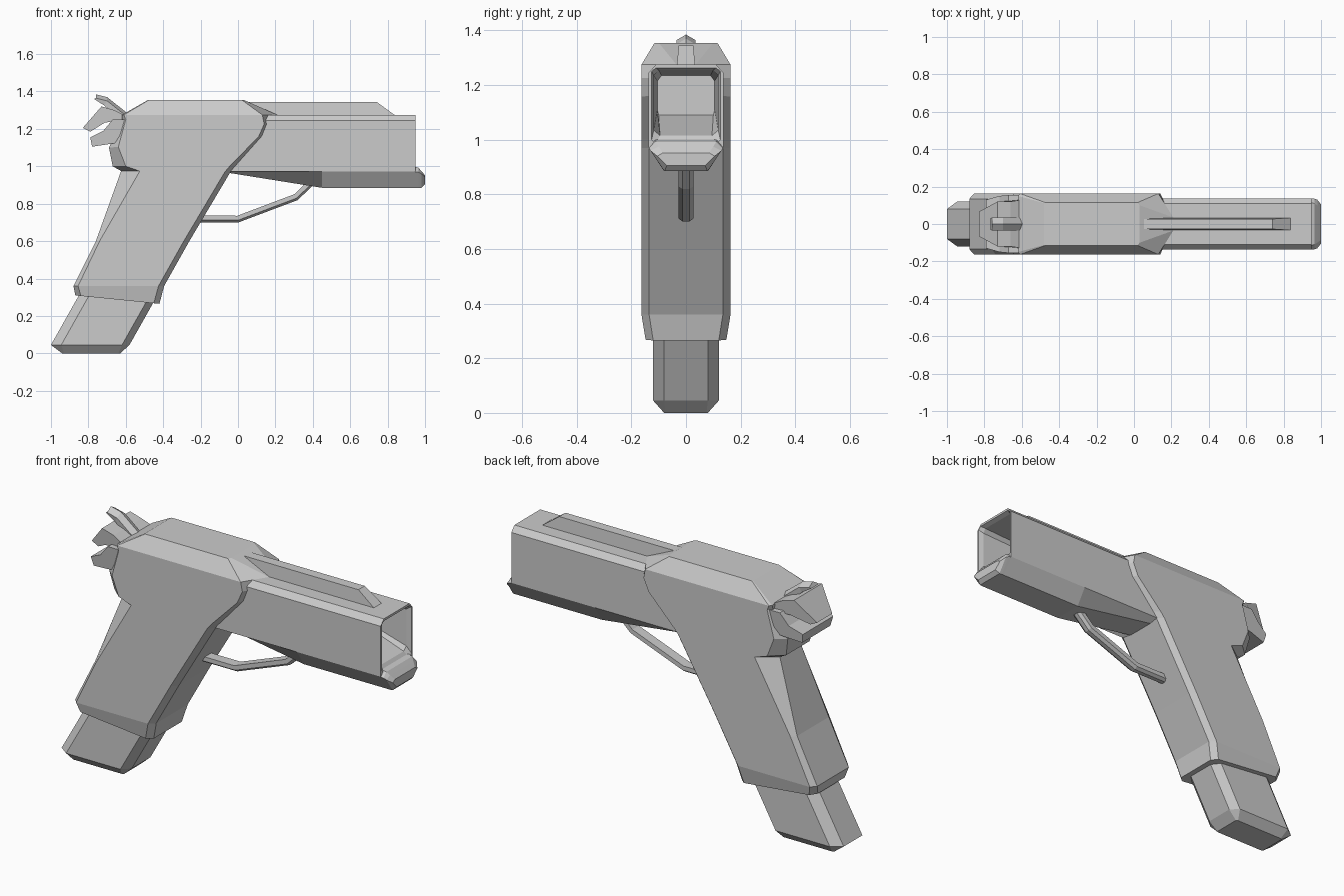
import bpy, bmesh
from mathutils import Vector


def make(name, verts, faces):
    me = bpy.data.meshes.new(name)
    me.from_pydata(verts, [], faces)
    bm = bmesh.new()
    bm.from_mesh(me)
    bmesh.ops.recalc_face_normals(bm, faces=bm.faces)
    bm.to_mesh(me)
    bm.free()
    ob = bpy.data.objects.new(name, me)
    bpy.context.collection.objects.link(ob)
    return ob


def loft(name, rings):
    """Skin a list of equal-sized rings and cap both ends."""
    n = len(rings[0])
    verts = [p for r in rings for p in r]
    faces = [(i * n + k, i * n + (k + 1) % n, (i + 1) * n + (k + 1) % n, (i + 1) * n + k)
             for i in range(len(rings) - 1) for k in range(n)]
    last = (len(rings) - 1) * n
    faces += [tuple(range(n)), tuple(range(last, last + n))]
    return make(name, verts, faces)


def slab(xr, zr, xf, zf, w, cr, yr, cf, yf):
    """Eight-sided slice from a rear point to a front point, corners cut."""
    z = lambda x: zr + (zf - zr) * (x - xr) / (xf - xr)
    half = [(xr, yr), (xr + cr, w), (xf - cf, w), (xf, yf)]
    return [(x, y, z(x)) for x, y in half] + [(x, -y, z(x)) for x, y in reversed(half)]


def section(x, half):
    """Mirrored cross-section in the y-z plane."""
    return [(x, y, z) for y, z in half] + [(x, -y, z) for y, z in reversed(half)]


def prism(name, pts):
    """Side profile of (x, z, half width), mirrored across y."""
    return loft(name, [[(x, s * y, z) for x, z, y in pts] for s in (-1, 1)])


# grip and rear body
loft("grip_body", [slab(*a) for a in (
    (-.87, .31, -.42, .265, .148, .03, .115, .03, .12),
    (-.88, .36, -.395, .36, .163, .025, .135, .03, .135),
    (-.76, .60, -.26, .60, .163, .02, .135, .03, .135),
    (-.625, .975, -.04, .97, .163, .10, .09, .03, .135),
    (-.67, 1.0, -.015, 1.0, .163, .07, .10, .03, .135),
    (-.69, 1.10, .13, 1.16, .163, .05, .115, .02, .13),
    (-.62, 1.25, .17, 1.225, .163, .02, .14, .03, .10),
    (-.62, 1.275, .21, 1.275, .163, .01, .15, .08, .035),
    (-.48, 1.355, .03, 1.355, .115, .005, .112, .01, .10))])

# barrel housing, folding inward at the muzzle into a hollow
outer = lambda zb: [(.11, 1.275), (.137, 1.245), (.137, .972), (.08, zb)]
loft("barrel_housing", [
    section(-.05, outer(.965)), section(.45, outer(.885)), section(.95, outer(.885)),
    section(.95, [(.11, 1.263), (.126, 1.25), (.126, 1.0), (.11, .985)]),
    section(.925, [(.10, 1.255), (.118, 1.235), (.118, 1.035), (.095, 1.015)]),
    section(.70, [(.09, 1.235), (.105, 1.215), (.105, 1.11), (.10, 1.09)])])

# muzzle lip
loft("muzzle_lip", [
    section(.94, [(.115, 1.0), (.137, .972), (.08, .885)]),
    section(.965, [(.11, .992), (.135, .968), (.08, .885)]),
    section(.98, [(.10, .975), (.13, .96), (.079, .885)]),
    section(1.0, [(.085, .952), (.105, .94), (.07, .905)])])

# top rib
prism("top_rib", [(0, 1.26, .034), (.85, 1.265, .034), (.74, 1.345, .027), (0, 1.345, .027)])

# magazine
loft("magazine", [slab(*a) for a in (
    (-.94, 0, -.63, 0, .08, .01, .075, .01, .075),
    (-1.0, .045, -.58, .045, .12, .055, .08, .04, .08),
    (-.80, .40, -.38, .40, .12, .055, .08, .04, .08))])

# trigger guard
path = [Vector((x, 0, z)) for x, z in ((-.23, .718), (0, .718), (.31, .835), (.42, .94))]
shape = [(-.028, .018), (.028, .018), (.028, -.006), (.012, -.018), (-.012, -.018), (-.028, -.006)]
rings = []
for i, p in enumerate(path):
    d = (path[min(i + 1, 3)] - path[max(i - 1, 0)]).normalized()
    up = Vector((-d.z, 0, d.x))
    rings.append([tuple(p + up * u + Vector((0, y, 0))) for y, u in shape])
loft("trigger_guard", rings)

# rear tail
prism("rear_tail", [(-.56, 1.25, .155), (-.67, 1.25, .155), (-.72, 1.19, .15), (-.79, 1.155, .13),
                    (-.78, 1.105, .12), (-.68, 1.12, .14), (-.56, 1.14, .155)])

# rear block and hammer spur
prism("rear_block", [(-.60, 1.27, .13), (-.66, 1.30, .12), (-.73, 1.32, .12), (-.83, 1.205, .065),
                     (-.79, 1.185, .065), (-.71, 1.235, .12), (-.60, 1.24, .13)])
ridge = [(-.76, 1.385, -.77, 1.36), (-.70, 1.37, -.715, 1.325), (-.58, 1.275, -.62, 1.24)]
loft("hammer_spur", [[(x, 0, z), (x, .034, z - .02), (u, .03, v), (u, -.03, v), (x, -.034, z - .02)]
                     for x, z, u, v in ridge])
